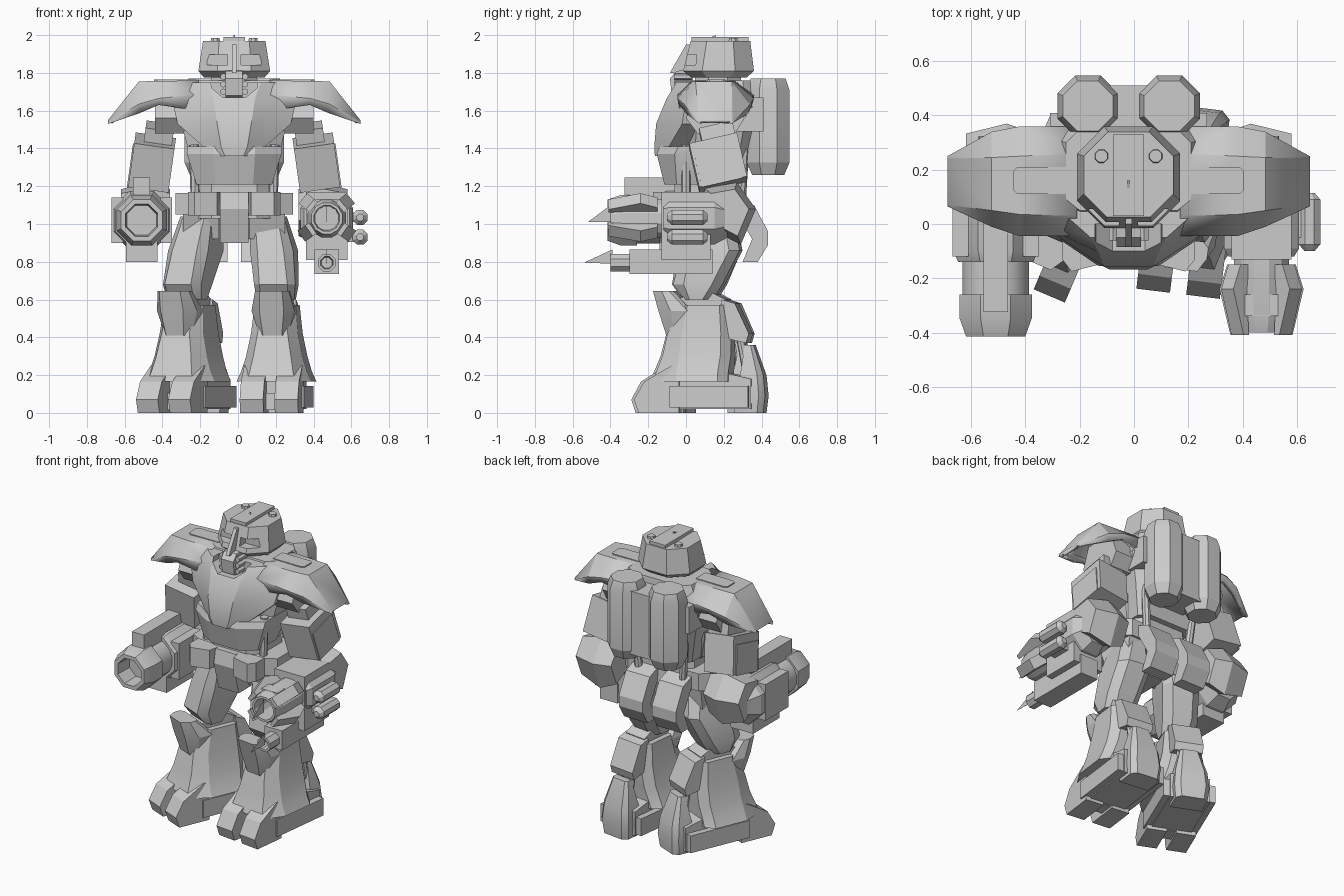
import bpy, bmesh, math
from mathutils import Matrix, Vector

if "Cube" in bpy.data.objects:
    bpy.data.objects.remove(bpy.data.objects["Cube"])

grey = bpy.data.materials.new("armour_grey")
grey.diffuse_color = (0.6, 0.6, 0.6, 1)
grey.use_nodes = True
grey.node_tree.nodes["Principled BSDF"].inputs["Base Color"].default_value = grey.diffuse_color
SHIFT = Matrix.Translation((-0.02, 0, 0))   # body centre line
place = SHIFT                               # current placement matrix


def add(name, verts, faces, mirror=False):
    me = bpy.data.meshes.new(name)
    me.from_pydata(verts, [], faces)
    bm = bmesh.new()
    bm.from_mesh(me)
    bmesh.ops.recalc_face_normals(bm, faces=bm.faces)
    bm.to_mesh(me)
    bm.free()
    me.materials.append(grey)
    ob = bpy.data.objects.new(name, me)
    bpy.context.collection.objects.link(ob)
    ob.matrix_world = place
    if mirror:
        ob.modifiers.new("Mirror", 'MIRROR')
    return ob


def loft(name, rings, mirror=False):
    n = len(rings[0])
    faces = [tuple(range(n)), tuple(range((len(rings) - 1) * n, len(rings) * n))]
    for k in range(len(rings) - 1):
        for i in range(n):
            j = (i + 1) % n
            faces.append((k * n + i, k * n + j, k * n + n + j, k * n + n + i))
    return add(name, [p for r in rings for p in r], faces, mirror)


def prism(name, pts, x0, x1, mirror=False, taper=1.0):
    """Side profile (y, z) extruded along x; taper shrinks the x1 end."""
    cy = sum(p[0] for p in pts) / len(pts)
    cz = sum(p[1] for p in pts) / len(pts)
    far = [(x1, cy + (y - cy) * taper, cz + (z - cz) * taper) for y, z in pts]
    return loft(name, [[(x0, y, z) for y, z in pts], far], mirror)


def box(name, c, size, rx=0, ry=0, mirror=False):
    m = Matrix.Translation(c) @ Matrix.Rotation(math.radians(ry), 4, 'Y') @ Matrix.Rotation(math.radians(rx), 4, 'X')
    q = [(-.5, -.5), (.5, -.5), (.5, .5), (-.5, .5)]
    return loft(name, [[tuple(m @ Vector((a * size[0], b * size[1], k * size[2]))) for a, b in q]
                       for k in (-.5, .5)], mirror)


def tube(name, axis, c, stations, n=8, mirror=False):
    """Lathe along y or z; stations are (position, radius)."""
    rings = []
    for t, r in stations:
        ring = []
        for i in range(n):
            a = 2 * math.pi * (i + .5) / n
            u, v = r * math.cos(a), r * math.sin(a)
            ring.append((c[0] + u, t, c[1] + v) if axis == 'y' else (c[0] + u, c[1] + v, t))
        rings.append(ring)
    return loft(name, rings, mirror)


def rod(name, p, q, r, mirror=False):
    p, q = Vector(p), Vector(q)
    rot = (q - p).to_track_quat('Z', 'Y')
    ring = [rot @ Vector((r * math.cos(i * math.pi / 4), r * math.sin(i * math.pi / 4), 0)) for i in range(8)]
    return loft(name, [[tuple(e + v) for v in ring] for e in (p, q)], mirror)


def sec(z, a, w, yf, ys, yb, c=.05):
    """Horizontal armour section: front half width a, side half width w."""
    return [(a, yf, z), (w, ys, z), (w, yb - c, z), (w - c, yb, z),
            (c - w, yb, z), (-w, yb - c, z), (-w, ys, z), (-a, yf, z)]


def cut(ob, cutter):
    cutter.hide_render = True
    cutter.hide_set(True)
    m = ob.modifiers.new("Cut", 'BOOLEAN')
    m.operation, m.object, m.solver = 'DIFFERENCE', cutter, 'EXACT'


# Head
head = loft("helmet", [sec(1.775, .07, .16, .03, .11, .32, .09), sec(1.81, .09, .19, -.015, .085, .36, .1),
                       sec(1.97, .08, .165, .025, .11, .34, .09)])
for s in (-1, 1):
    cut(head, box("visor_cutter", (s * .09, -.01, 1.87), (.11, .13, .055)))
box("crown_plate", (0, .18, 1.978), (.115, .3, .024))
prism("crown_fin", [(.12, 1.985), (.16, 1.985), (.16, 2.0)], -.005, .005)
tube("crown_bolt", 'z', (.1, .25), [(1.96, .028), (1.985, .024)], mirror=True)
prism("jaw", [(.05, 1.82), (-.05, 1.81), (-.085, 1.77), (-.075, 1.68), (-.03, 1.67), (.03, 1.74)], -.045, .045)
prism("nose_crest", [(.05, 1.95), (-.0, 1.95), (-.085, 1.8), (.02, 1.8)], -.012, .012)
for z in (1.70, 1.74, 1.78):
    tube("jaw_vent", 'y', (.057, z), [(-.06, .018), (.03, .018)], 6, True)
tube("neck", 'z', (0, .17), [(1.68, .14), (1.79, .13)])

# Chest and torso
chest = loft("chest_plate", [sec(1.36, .05, .11, -.165, -.13, .12), sec(1.41, .07, .165, -.168, -.09, .15),
                             sec(1.53, .09, .30, -.158, -.02, .25), sec(1.66, .11, .33, -.105, .0, .3),
                             sec(1.75, .14, .23, -.05, .03, .33)])
nv = [(-.13, 1.8), (-.12, 1.72), (-.06, 1.67), (.06, 1.67), (.12, 1.72), (.13, 1.8)]
cut(chest, loft("neck_cutter", [[(x, y, z) for x, z in nv] for y in (-.3, .0)]))
loft("torso_core", [sec(1.22, .12, .2, -.02, .05, .3), sec(1.42, .15, .25, -.0, .05, .34),
                    sec(1.6, .2, .3, .0, .06, .37), sec(1.76, .18, .23, .05, .09, .35)])
loft("abdomen_plate", [sec(1.21, .1, .2, -.115, -.05, .2), sec(1.37, .11, .25, -.155, -.06, .24),
                       sec(1.41, .11, .25, -.14, -.04, .24)])
loft("waist", [sec(1.03, .12, .2, -.06, .0, .28), sec(1.23, .12, .19, -.06, .0, .26)])
rod("waist_piston", (.205, .0, 1.1), (.215, .0, 1.42), .025, True)
rod("rear_waist_piston", (.16, .29, 1.08), (.19, .31, 1.4), .025, True)

# Back tanks
tube("back_tank", 'z', (.15, .435), [(1.26, .092), (1.325, .122), (1.71, .122), (1.77, .1)], 8, True)
box("tank_mount", (0, .4, 1.51), (.2, .22, .42))
box("tank_bracket", (.24, .34, 1.58), (.1, .14, .18), mirror=True)

# Shoulders
arch = [(.19, -.045, .36, .03, .26, 1.60, 1.69, 1.76), (.40, -.045, .36, .035, .25, 1.63, 1.67, 1.757),
        (.505, -.01, .34, .05, .245, 1.585, 1.64, 1.755), (.668, .065, .25, .07, .24, 1.53, 1.54, 1.55)]
verts = []
for x, yf, yb, tf, tb, zb, zm, zt in arch:
    verts += [(x, yf + .01, zb), (x, yf, zm - .005), (x, tf, zt), (x, tb, zt), (x, yb, zm - .005), (x, yb - .01, zb)]
faces = [(k * 6 + i, k * 6 + i + 1, k * 6 + i + 7, k * 6 + i + 6) for k in range(3) for i in range(5)]
pad = add("shoulder_pad", verts, faces, True)
sol = pad.modifiers.new("Thickness", 'SOLIDIFY')
sol.thickness, sol.offset = .03, -1
slot = [(.2, .11), (.41, .11), (.425, .125), (.425, .195), (.41, .21), (.2, .21)]
loft("shoulder_slot", [[(x, y, z) for x, y in slot] for z in (1.755, 1.764)], True)
prism("shoulder_joint", [(.0, 1.56), (.06, 1.48), (.26, 1.48), (.31, 1.56), (.26, 1.7), (.05, 1.7)], .2, .42, True)

# Upper arms and elbows
box("upper_arm", (.435, .17, 1.325), (.215, .26, .24), 13, -8, True)
box("upper_arm_panel", (.546, .17, 1.31), (.012, .22, .19), 13, -8, True)
box("arm_collar", (.4, .17, 1.46), (.15, .18, .12), 13, -8, True)
prism("elbow_guard", [(.08, 1.0), (.1, 1.19), (.27, 1.22), (.37, 1.08), (.29, .89)], .45, .60, True, .75)
prism("elbow_inner", [(.08, 1.0), (.1, 1.19), (.27, 1.22), (.37, 1.08), (.29, .89)], .45, .34, True, .75)

# Cannon arm
cx, cz = -.49, 1.02
tube("cannon_housing", 'y', (cx, cz), [(-.14, .15), (-.1, .168), (.16, .168), (.24, .12)])
tube("cannon_barrel", 'y', (cx, cz), [(-.1, .125), (-.3, .125)], 16)
tube("cannon_muzzle", 'y', (cx, cz), [(-.26, .145), (-.345, .145), (-.415, .118), (-.415, .092), (-.3, .085)])
box("cannon_rail", (cx, -.11, 1.19), (.09, .43, .11))
box("cannon_magazine", (cx, -.0, .87), (.165, .28, .14))
for s in (-1, 1):
    box("cannon_side_block", (cx + s * .13, -.0, cz), (.06, .24, .24))

# Claw gun arm
gx, gz = .49, 1.03
tube("gun_housing", 'y', (gx, gz), [(-.12, .13), (-.09, .15), (.15, .15), (.22, .11)])
box("gun_body", (gx, .0, .99), (.22, .26, .36))
tube("gun_barrel", 'y', (gx, gz), [(-.1, .105), (-.33, .105), (-.4, .085), (-.4, .07), (-.25, .065)], 12)
claw = [(-.15, .09), (-.15, .13), (-.24, .165), (-.41, .115), (-.41, .09), (-.25, .1)]
for deg in (40, 140, 215, 325):
    place = SHIFT @ Matrix.Translation((gx, 0, gz)) @ Matrix.Rotation(math.radians(90 - deg), 4, 'Y')
    prism("gun_claw", claw, -.035, .035)
place = SHIFT
box("gun_sight_block", (gx, -.3, 1.115), (.12, .08, .03))
tube("lower_gun_barrel", 'y', (gx, .795), [(-.05, .05), (-.4, .05), (-.4, .035), (-.34, .03)])
box("lower_gun_housing", (gx, -.08, .80), (.13, .44, .13))
prism("upper_blade", [(-.52, 1.01), (-.40, 1.10), (-.40, 1.01)], gx - .0005, gx + .0005)
prism("lower_blade", [(-.54, .795), (-.39, .865), (-.39, .79)], gx - .0005, gx + .0005)
for z in (1.035, .93):
    tube("side_capsule", 'y', (.667, z), [(-.1, .02), (-.075, .043), (.09, .043), (.115, .02)])
    box("capsule_mount", (.62, .01, z), (.08, .12, .05))

# Belt and skirts
loft("belt", [sec(1.05, .2, .31, -.06, .0, .27), sec(1.165, .2, .31, -.06, .0, .27)])
loft("belt_pouch", [[(x, y, z) for x, y in ((.07, -.05), (.09, -.145), (.21, -.175), (.245, -.13), (.245, -.04))]
                    for z in (1.045, 1.17)], True)
prism("groin_plate", [(-.1, 1.17), (-.12, 1.08), (-.07, .9), (.16, .9), (.22, 1.05), (.1, 1.17)], -.075, .075)
prism("rear_skirt", [(.25, 1.14), (.36, 1.1), (.435, .96), (.435, .89), (.38, .80), (.3, .80), (.35, .92), (.27, 1.06)],
      .035, .21, True)
prism("hip_joint", [(-.02, 1.07), (.26, 1.07), (.24, .92), (.03, .92)], .08, .27, True)


def leg(hip, x, yaw):
    global place
    place = (SHIFT @ Matrix.Translation((x, .13, 0)) @ Matrix.Rotation(math.radians(yaw), 4, 'Z')
             @ Matrix.Translation((0, -.13, 0)))
    move = lambda ring, d: [(a + d, b, c) for a, b, c in ring]
    # Thigh and knee
    loft("thigh", [sec(.60, .07, .10, -.0, .03, .15), sec(.68, .075, .11, -.06, .0, .2),
                   move(sec(.86, .07, .115, -.02, .03, .29), hip * .4),
                   move(sec(1.04, .06, .09, .03, .06, .25), hip)])
    prism("knee_joint", [(-.05, .5), (-.04, .6), (.1, .66), (.22, .6), (.2, .46)], -.075, .075)
    loft("knee_guard", [sec(.41, .05, .075, -.1, -.05, .03, .02), sec(.54, .065, .115, -.14, -.07, .04, .02),
                        sec(.645, .06, .09, -.17, -.12, -.06, .02)])
    # Shin armour flaring over the foot
    loft("shin_guard", [sec(.165, .13, .2, -.165, -.03, .24), sec(.22, .115, .175, -.145, -.03, .24),
                        sec(.30, .1, .15, -.115, -.02, .25), sec(.42, .08, .125, -.09, -.01, .25),
                        sec(.57, .07, .11, -.02, .02, .24)])
    prism("calf_block", [(.2, .6), (.27, .58), (.345, .42), (.33, .37), (.2, .4)], -.09, .09)
    for s in (-1, 1):
        rod("calf_piston", (s * .045, .29, .42), (s * .045, .34, .15), .022)
    # Foot
    prism("foot_core", [(-.1, 0.02), (.36, 0.02), (.36, .18), (.1, .24), (-.1, .2)], -.125, .125)
    loft("heel_guard", [sec(0, .1, .1, .27, .29, .42, .03), sec(.09, .11, .11, .27, .29, .43, .03),
                        sec(.2, .1, .1, .3, .32, .42, .03), sec(.36, .06, .06, .32, .33, .365, .015)])
    for s in (-1, 1):
        box("foot_side_plate", (s * .14, .14, .085), (.05, .42, .115))
        toe = [(-.26, .07), (-.235, 0), (-.02, 0), (-.02, .25), (-.06, .25), (-.205, .165)]
        prism("toe", toe, s * .03, s * .155)
    box("mid_toe_link", (0, -.08, .06), (.07, .1, .09))
    place = SHIFT


leg(.055, -.225, -23)
leg(-.05, .23, -7)

# Shading: soft on shallow curves, crisp elsewhere
bpy.ops.object.select_all(action='DESELECT')
for ob in bpy.context.scene.objects:
    if not ob.hide_render:
        ob.select_set(True)
        bpy.context.view_layer.objects.active = ob
bpy.ops.object.shade_smooth_by_angle(angle=math.radians(23))
